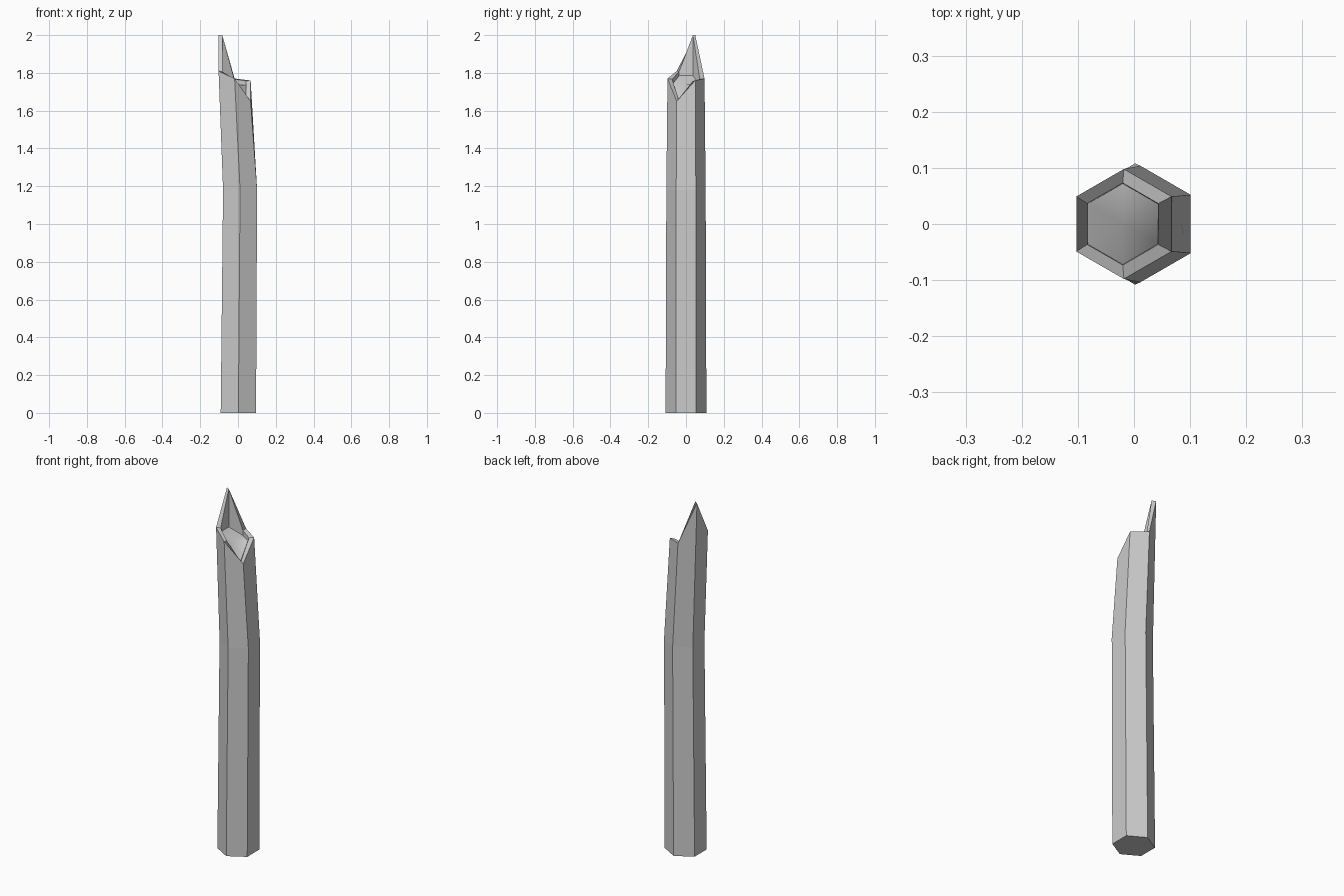
import bpy, bmesh, math

if "Cube" in bpy.data.objects:
    bpy.data.objects.remove(bpy.data.objects["Cube"])

# Corner heights of the broken rim, and of the hollow floor,
# counter-clockwise from the right-back corner (30 degrees)
RIM = [1.76, 1.77, 2.0, 1.81, 1.77, 1.65]
FLOOR = [1.735, 1.74, 1.785, 1.785, 1.74, 1.655]

bm = bmesh.new()


def ring(cx, radius, heights):
    """Six corners of a hexagon with flats facing +x and -x."""
    verts = []
    for i, z in enumerate(heights):
        a = math.radians(30 + 60 * i)
        verts.append(bm.verts.new((cx + radius * math.cos(a), radius * math.sin(a), z)))
    return verts


def bridge(lower, upper):
    for i in range(6):
        j = (i + 1) % 6
        bm.faces.new((lower[i], lower[j], upper[j], upper[i]))


# Bent shaft, splintered rim, shallow hollow
rings = [
    ring(0.002, 0.108, [0] * 6),
    ring(0.011, 0.104, [1.18] * 6),
    ring(-0.018, 0.098, RIM),
    ring(-0.020, 0.073, [z - 0.003 if z < 1.9 else z for z in RIM]),
    ring(-0.020, 0.072, FLOOR),
]
for low, high in zip(rings, rings[1:]):
    bridge(low, high)

# Base cap and hollow floor
bm.faces.new(rings[0][::-1])
centre = bm.verts.new((-0.02, 0, 1.74))
for i in range(6):
    f = bm.faces.new((rings[-1][i], rings[-1][(i + 1) % 6], centre))
    f.smooth = True
bmesh.ops.recalc_face_normals(bm, faces=bm.faces)

mesh = bpy.data.meshes.new("broken_post")
bm.to_mesh(mesh)
bm.free()
post = bpy.data.objects.new("broken_post", mesh)
bpy.context.collection.objects.link(post)
